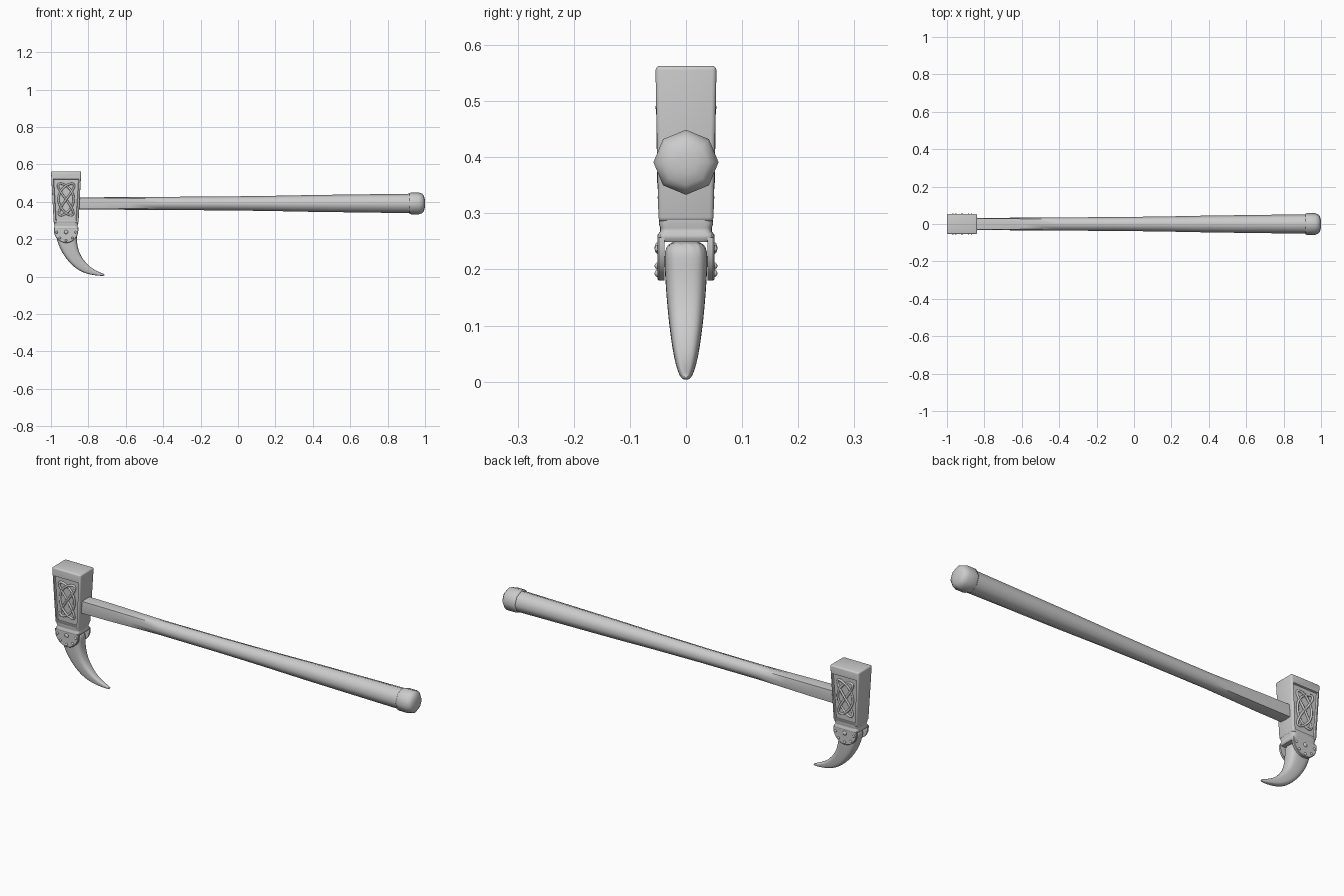
import bpy, bmesh
from math import sin, cos, pi, radians
from mathutils import Vector, Matrix

if "Cube" in bpy.data.objects:
    bpy.data.objects.remove(bpy.data.objects["Cube"])

ZH = 0.391      # height of the handle axis
XH = -0.919     # x centre of the head


def finish(bm, name, angle=40):
    bmesh.ops.recalc_face_normals(bm, faces=bm.faces)
    me = bpy.data.meshes.new(name)
    bm.to_mesh(me)
    bm.free()
    ob = bpy.data.objects.new(name, me)
    bpy.context.collection.objects.link(ob)
    bpy.ops.object.select_all(action='DESELECT')
    bpy.context.view_layer.objects.active = ob
    ob.select_set(True)
    bpy.ops.object.shade_smooth_by_angle(angle=radians(angle))
    return ob


def loft(name, rings, angle=40):
    """Skin closed rings of points, capping both ends."""
    bm = bmesh.new()
    rows = [[bm.verts.new(p) for p in r] for r in rings]
    n = len(rows[0])
    for a, b in zip(rows, rows[1:]):
        for i in range(n):
            bm.faces.new((a[i], a[(i + 1) % n], b[(i + 1) % n], b[i]))
    bm.faces.new(rows[0])
    bm.faces.new(rows[-1])
    return finish(bm, name, angle)


def ring(centre, a, b, power, count):
    """Superellipse ring spanned by half-axis vectors a and b."""
    pts = []
    for i in range(count):
        t = 2 * pi * (i + 0.5) / count
        c, s = cos(t), sin(t)
        pts.append(centre + a * (abs(c) ** (2 / power) * (1 if c > 0 else -1))
                   + b * (abs(s) ** (2 / power) * (1 if s > 0 else -1)))
    return pts


def octagon(x, r, diag):
    return [(x, r * cos(i * pi / 4) * (diag if i % 2 else 1),
             ZH + r * sin(i * pi / 4) * (diag if i % 2 else 1)) for i in range(8)]


# handle: squared at the head, turning octagonal towards the grip
loft("handle", [octagon(*s) for s in (
    (-0.87, 0.033, 1.30), (-0.72, 0.033, 1.27), (-0.58, 0.034, 1.15),
    (-0.42, 0.035, 1.03), (-0.1, 0.037, 1.0), (0.15, 0.040, 1.0),
    (0.4, 0.045, 1.0), (0.7, 0.049, 1.0), (0.93, 0.052, 1.0))], 50)

# domed pommel cap
loft("pommel_cap", [octagon(x, r, 1.0) for x, r in (
    (0.915, 0.050), (0.917, 0.056), (0.925, 0.058), (0.968, 0.058),
    (0.985, 0.052), (0.994, 0.041), (0.999, 0.022), (1.0, 0.008))], 60)

# tapered head block with a recessed panel on both sides
bm = bmesh.new()
bmesh.ops.create_cube(bm, size=2)
for v in bm.verts:
    up = v.co.z > 0
    v.co = (XH + v.co.x * (0.081 if up else 0.066),
            v.co.y * (0.0545 if up else 0.049), 0.563 if up else 0.285)
bmesh.ops.bevel(bm, geom=bm.edges[:], offset=0.008, segments=3, profile=0.5, affect='EDGES')
bm.normal_update()
panels = sorted((f for f in bm.faces if abs(f.normal.y) > 0.9),
                key=lambda f: -f.calc_area())[:2]
bmesh.ops.inset_individual(bm, faces=panels, thickness=0.005)
for f in panels:
    for v in f.verts:
        if v.co.z > 0.45:
            v.co += Vector((0, -0.0006 if v.co.y > 0 else 0.0006, -0.03))
bmesh.ops.inset_individual(bm, faces=panels, thickness=0.004, depth=-0.008)
finish(bm, "head_block", 35)


# knotwork strands lying in the recessed panels
def on_panel(u, v, side, lift=0.0):
    z = 0.412 + v * 0.092
    f = (z - 0.285) / 0.278
    return (XH + u * (0.043 + 0.011 * f), side * (0.0425 + 0.0055 * f + lift), z)


def strand(name, points):
    cu = bpy.data.curves.new(name, 'CURVE')
    cu.dimensions = '3D'
    cu.bevel_depth = 0.0055
    cu.bevel_resolution = 2
    sp = cu.splines.new('POLY')
    sp.points.add(len(points) - 1)
    for p, co in zip(sp.points, points):
        p.co = (*co, 1)
    sp.use_cyclic_u = True
    sp.use_smooth = True
    ob = bpy.data.objects.new(name, cu)
    bpy.context.collection.objects.link(ob)


for side, tag in ((-1, "front"), (1, "back")):
    ts = [2 * pi * i / 96 for i in range(96)]
    strand("knot_" + tag, [on_panel(0.85 * cos(3 * t + pi / 4), 0.92 * cos(2 * t), side,
                                    0.002 * sin(7 * t)) for t in ts])

# grooved neck under the head
loft("neck", [ring(Vector((XH, 0, z)), Vector((hx, 0, 0)), Vector((0, hy, 0)), 8, 40)
              for z, hx, hy in ((0.30, 0.063, 0.046), (0.282, 0.065, 0.0485),
                                (0.274, 0.062, 0.046), (0.268, 0.062, 0.046),
                                (0.261, 0.066, 0.051), (0.255, 0.065, 0.051),
                                (0.249, 0.061, 0.046))], 45)

# curved claw: back edge, inner edge, half width
sections = (
    ((-0.980, 0.255), (-0.860, 0.255), 0.040),
    ((-0.972, 0.205), (-0.862, 0.210), 0.039),
    ((-0.952, 0.145), (-0.858, 0.160), 0.0355),
    ((-0.912, 0.085), (-0.842, 0.112), 0.030),
    ((-0.868, 0.042), (-0.813, 0.073), 0.024),
    ((-0.820, 0.017), (-0.780, 0.043), 0.0175),
    ((-0.765, 0.006), (-0.745, 0.025), 0.012),
    ((-0.725, 0.003), (-0.716, 0.014), 0.007),
    ((-0.714, 0.005), (-0.711, 0.009), 0.003))
rings = []
for (x0, z0), (x1, z1), w in sections:
    a, b = Vector((x0, 0, z0)), Vector((x1, 0, z1))
    rings.append(ring((a + b) / 2, (b - a) / 2, Vector((0, w, 0)), 3.2, 16))
claw = loft("claw", rings, 60)
claw.modifiers.new("smooth", 'SUBSURF').levels = 2
claw.modifiers["smooth"].render_levels = 2

# half-round side plates with rivets
for side, tag in ((-1, "front"), (1, "back")):
    outline = [(0.065, 0.257)] + [(0.065 * cos(t), 0.246 + 0.066 * sin(t))
               for t in (-pi * i / 20 for i in range(21))] + [(-0.065, 0.257)]
    inset = [(x * 0.96, 0.247 + (z - 0.247) * 0.96) for x, z in outline]
    loft("side_plate_" + tag,
         [[(XH + x, side * y, z) for x, z in o]
          for o, y in ((outline, 0.038), (outline, 0.048), (inset, 0.0505))], 35)
    spots = [(0, 0.238, 0.0105)] + [(0.051 * cos(radians(d)), 0.244 + 0.051 * sin(radians(d)), 0.0065)
                                    for d in (-8, -48, -90, -132, -172)]
    bm = bmesh.new()
    for x, z, r in spots:
        m = Matrix.Translation((XH + x, side * 0.05, z)) @ Matrix.Diagonal((1, 0.006 / r, 1, 1))
        bmesh.ops.create_uvsphere(bm, u_segments=12, v_segments=8, radius=r, matrix=m)
    finish(bm, "rivets_" + tag, 60)
